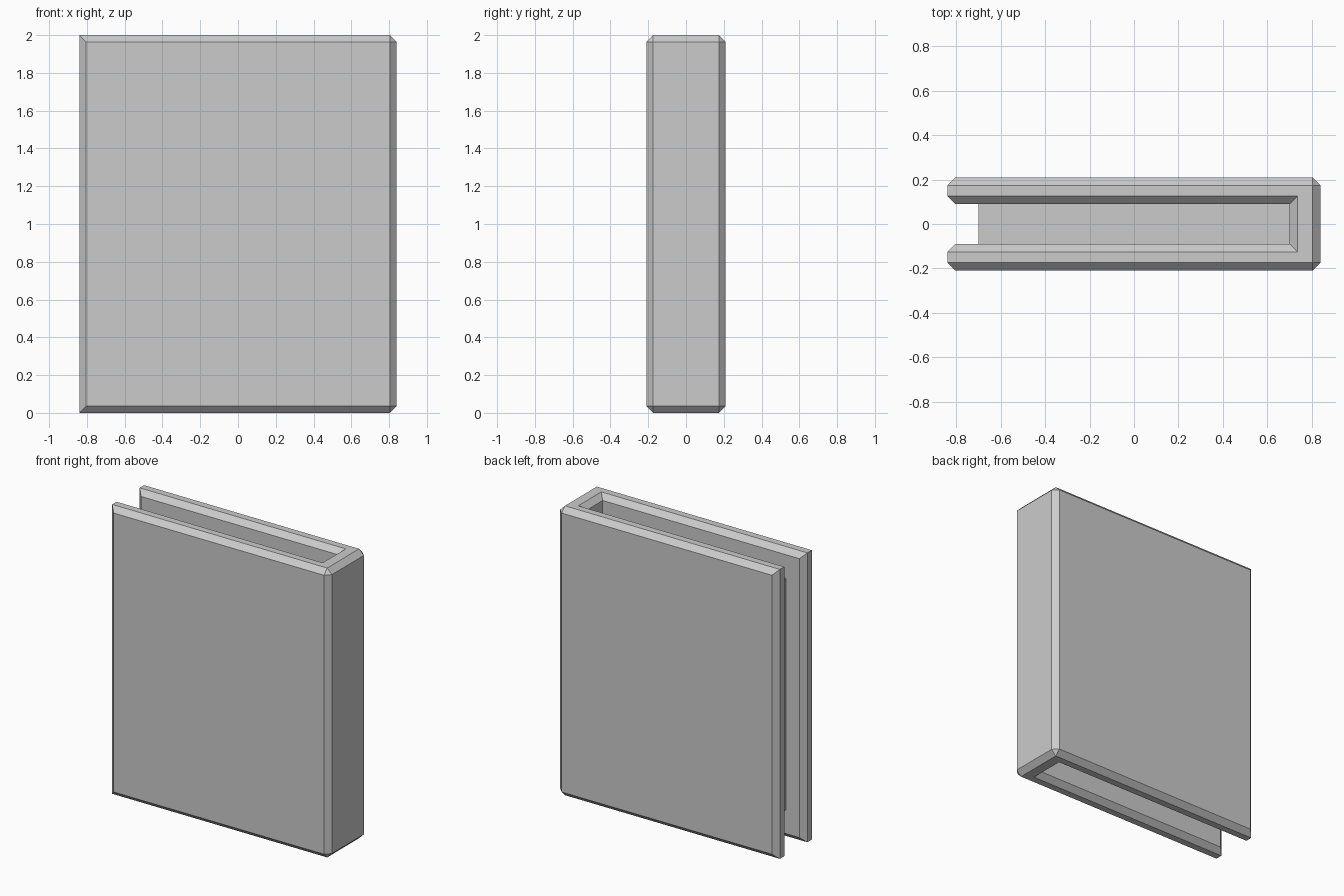
import bpy, bmesh
from mathutils import Vector

if "Cube" in bpy.data.objects:
    bpy.data.objects.remove(bpy.data.objects["Cube"])

HX, HY, H = 0.84, 0.21, 2.0      # outer half length, half thickness, height
IX, IY = 0.70, 0.09              # inner spine face, inner cover faces
CHAMFER = 0.036


def finish(bm, name):
    bmesh.ops.recalc_face_normals(bm, faces=bm.faces)
    mesh = bpy.data.meshes.new(name)
    bm.to_mesh(mesh)
    bm.free()
    obj = bpy.data.objects.new(name, mesh)
    bpy.context.collection.objects.link(obj)
    return obj


# Cover: U-shaped profile extruded upwards
bm = bmesh.new()
profile = [(-HX, -HY), (HX, -HY), (HX, HY), (-HX, HY),
           (-HX, IY), (IX, IY), (IX, -IY), (-HX, -IY)]
base = bm.faces.new([bm.verts.new((x, y, 0)) for x, y in profile])
ext = bmesh.ops.extrude_face_region(bm, geom=[base])
bmesh.ops.translate(bm, vec=(0, 0, H),
                    verts=[g for g in ext["geom"] if isinstance(g, bmesh.types.BMVert)])
bmesh.ops.recalc_face_normals(bm, faces=bm.faces)


def is_chamfered(edge):
    a, b = (v.co for v in edge.verts)
    mid = (a + b) / 2
    tip_end = abs(a.x + HX) < 1e-4 and abs(b.x + HX) < 1e-4 and abs(a.z - b.z) < 1e-4
    inner_corner = abs(mid.x - IX) < 1e-4 and abs(a.z - b.z) > 1
    return not (tip_end or inner_corner)


# Chamfer every edge but the short tip ends and the inner spine corners
bmesh.ops.bevel(bm, geom=[e for e in bm.edges if is_chamfered(e)],
                offset=CHAMFER, segments=1, affect='EDGES', clamp_overlap=True)
finish(bm, "cover")

# Page block, set back from the open sides
PAGE_INSET = 0.2
bm = bmesh.new()
bmesh.ops.create_cube(bm, size=1)
x0, x1 = -0.70, IX + 0.01
bmesh.ops.scale(bm, vec=(x1 - x0, 2 * IY + 0.01, H - 2 * PAGE_INSET), verts=bm.verts)
bmesh.ops.translate(bm, vec=Vector(((x0 + x1) / 2, 0, H / 2)), verts=bm.verts)
finish(bm, "pages")
